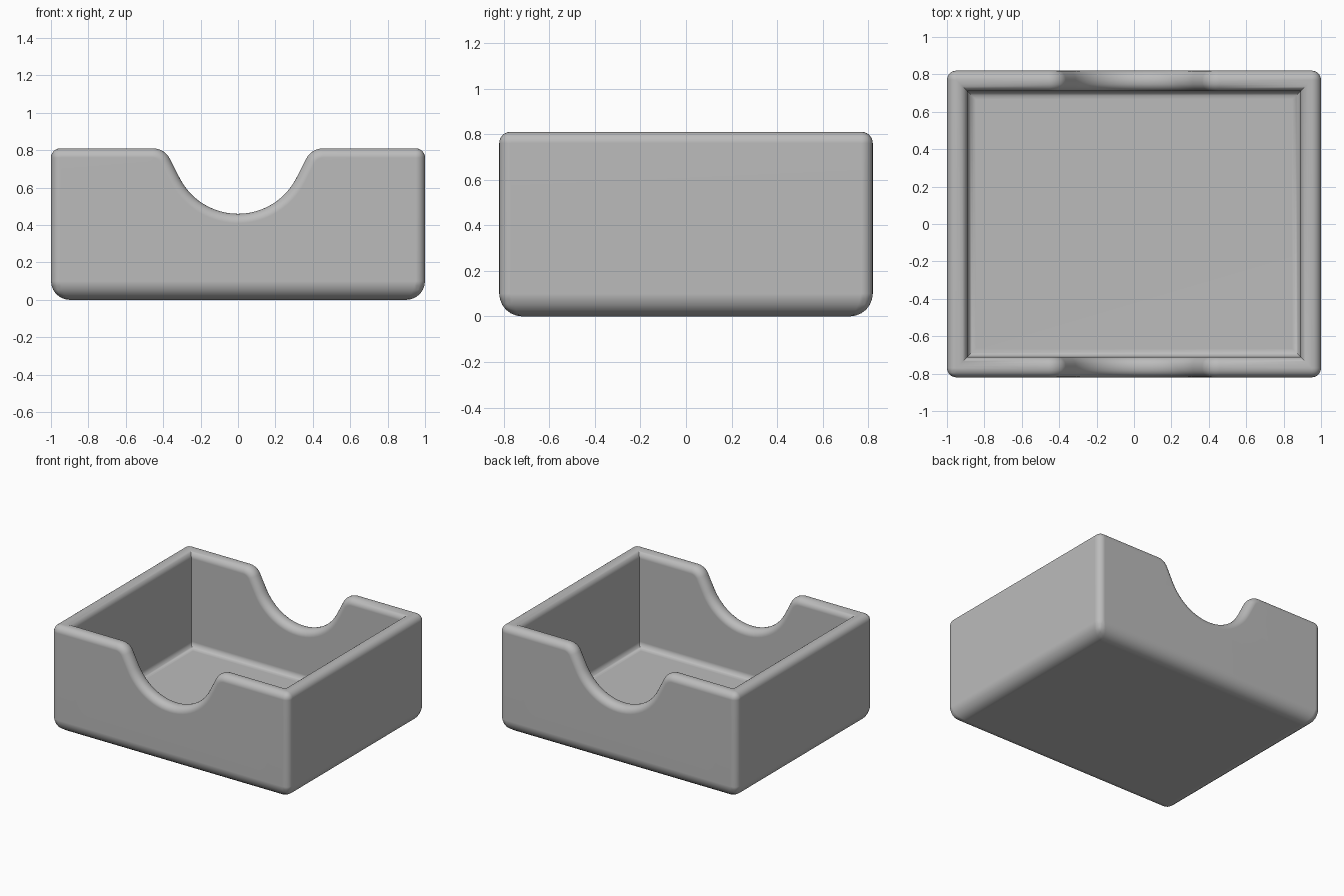
import bpy, bmesh, math
from mathutils import Vector

if "Cube" in bpy.data.objects:
    bpy.data.objects.remove(bpy.data.objects["Cube"], do_unlink=True)

X, Y, H = 1.0, 0.82, 0.81          # outer half sizes and height
WALL, FLOOR = 0.11, 0.085
NOTCH_R, LIP_R = 0.35, 0.1         # scoop radius and its rounded shoulders
SLOPE = math.radians(63)
EDGE, BASE, INNER = 0.05, 0.1, 0.045   # rounding radii


def notch_profile():
    """Scoop outline (x, z), from the right shoulder to the left one."""
    rim_x = NOTCH_R / math.sin(SLOPE)          # where the flank meets the rim
    centre_x = rim_x + LIP_R * math.tan(SLOPE / 2)
    half = []
    for i in range(9):                          # rounded shoulder
        a = SLOPE * i / 8
        half.append((centre_x - LIP_R * math.sin(a), H - LIP_R * (1 - math.cos(a))))
    for i in range(13):                         # scoop, down to the middle
        a = SLOPE * (1 - i / 12)
        half.append((NOTCH_R * math.sin(a), H - NOTCH_R * math.cos(a)))
    return half + [(-x, z) for x, z in reversed(half[:-1])]


bm = bmesh.new()


def face(points):
    bm.faces.new([bm.verts.new(p) for p in points])


ix, iy = X - WALL, Y - WALL
notch = notch_profile()

# Front and back walls with the scoop
for s in (-1, 1):
    outer = [(x, s * Y, z) for x, z in [(X, H)] + notch + [(-X, H)]]
    inner = [(x, s * iy, z) for x, z in [(ix, H)] + notch + [(-ix, H)]]
    face(outer + [(-X, s * Y, 0), (X, s * Y, 0)])
    face(inner + [(-ix, s * iy, FLOOR), (ix, s * iy, FLOOR)])
    for i in range(len(outer) - 1):
        face([outer[i], outer[i + 1], inner[i + 1], inner[i]])

# Side walls
for s in (-1, 1):
    for x, y, z in ((X, Y, 0), (ix, iy, FLOOR)):
        face([(s * x, -y, z), (s * x, y, z), (s * x, y, H), (s * x, -y, H)])
    face([(s * X, -Y, H), (s * X, Y, H), (s * ix, iy, H), (s * ix, -iy, H)])

# Underside and inner floor
for x, y, z in ((X, Y, 0), (ix, iy, FLOOR)):
    face([(-x, -y, z), (x, -y, z), (x, y, z), (-x, y, z)])

bmesh.ops.remove_doubles(bm, verts=bm.verts, dist=0.0001)
bmesh.ops.recalc_face_normals(bm, faces=bm.faces)

# Choose the rounding of each edge by where it lies
weight = bm.edges.layers.float.new("bevel_weight_edge")


def on_wall(v, x, y):
    return abs(abs(v.co.x) - x) < 0.001 or abs(abs(v.co.y) - y) < 0.001


for e in bm.edges:
    a, b = e.verts
    d = (b.co - a.co).normalized()
    outside = [abs(v.co.x) > X - 0.001 or abs(v.co.y) > Y - 0.001 for v in e.verts]
    radius = 0
    if max(a.co.z, b.co.z) < 0.001:
        radius = BASE
    elif abs(a.co.z - FLOOR) < 0.001 and abs(b.co.z - FLOOR) < 0.001:
        radius = INNER
    elif abs(d.z) > 0.999:
        radius = EDGE if all(outside) else 0      # inner corners stay sharp
    elif outside[0] == outside[1]:
        radius = EDGE                              # rim and scoop edges
    e[weight] = radius / BASE

mesh = bpy.data.meshes.new("open_tray")
bm.to_mesh(mesh)
bm.free()
tray = bpy.data.objects.new("open_tray", mesh)
bpy.context.collection.objects.link(tray)

grey = bpy.data.materials.new("plain_grey")
grey.use_nodes = True
colour = (0.5, 0.5, 0.5, 1)
grey.diffuse_color = colour
grey.node_tree.nodes["Principled BSDF"].inputs["Base Color"].default_value = colour
mesh.materials.append(grey)

# Rounded edges, then smooth shading that keeps the inner corners crisp
bevel = tray.modifiers.new("rounded_edges", "BEVEL")
bevel.limit_method = "WEIGHT"
bevel.width = BASE
bevel.segments = 6
bevel.use_clamp_overlap = False
bpy.ops.object.select_all(action="DESELECT")
tray.select_set(True)
bpy.context.view_layer.objects.active = tray
bpy.ops.object.modifier_apply(modifier=bevel.name)
bpy.ops.object.shade_smooth_by_angle(angle=math.radians(35))
normals = tray.modifiers.new("flat_panels", "WEIGHTED_NORMAL")
normals.keep_sharp = True
